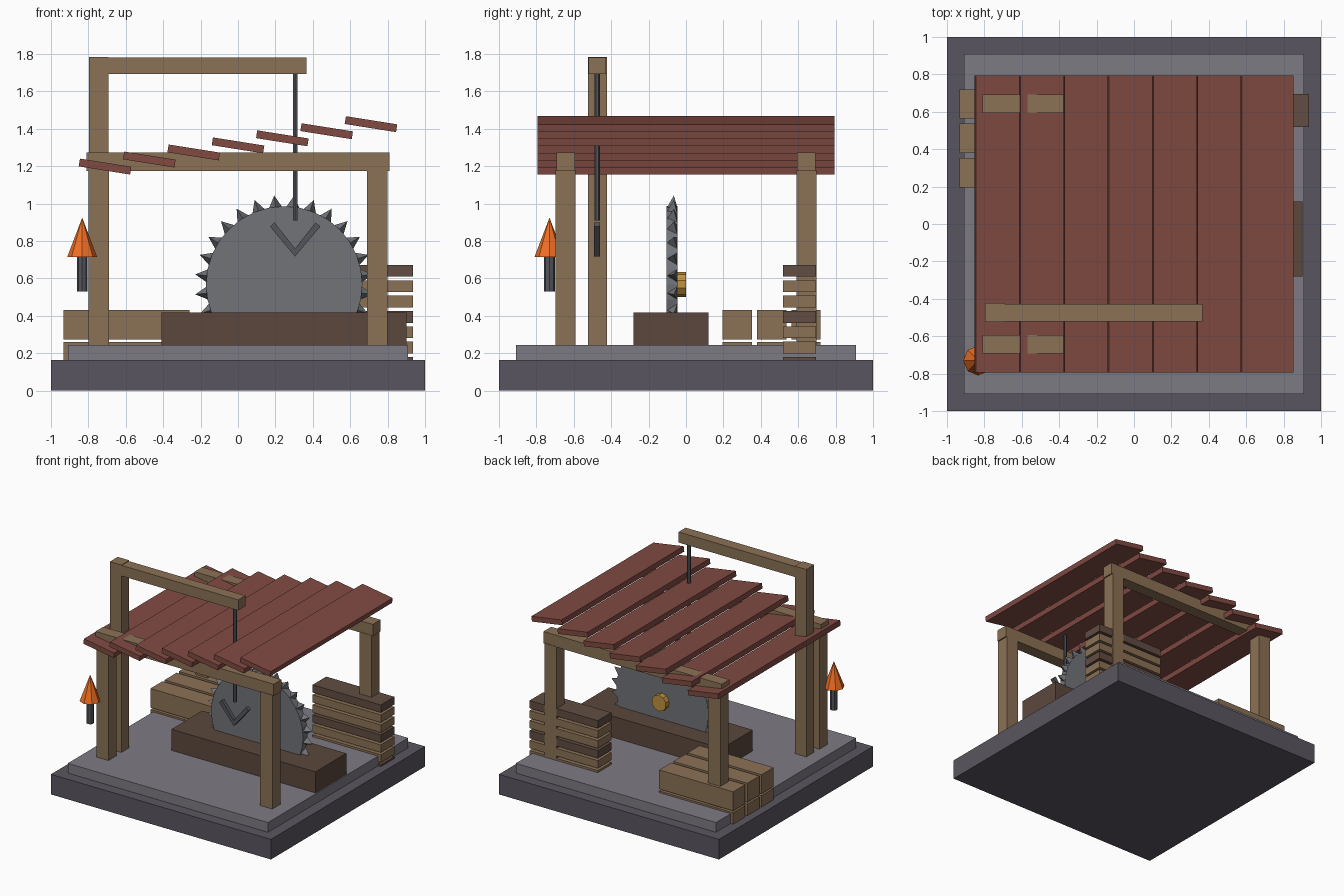
import bpy, bmesh
from math import sin, cos, pi, radians
from mathutils import Matrix

if "Cube" in bpy.data.objects:
    bpy.data.objects.remove(bpy.data.objects["Cube"])


def material(name, r, g, b):
    m = bpy.data.materials.new(name)
    m.diffuse_color = tuple((c / 255) ** 2.2 for c in (r, g, b)) + (1,)
    m.use_nodes = True
    m.node_tree.nodes["Principled BSDF"].inputs["Base Color"].default_value = m.diffuse_color
    return m


wood = material("wood", 138, 112, 86)
dark_wood = material("dark_wood", 97, 78, 68)
bench_wood = material("bench_wood", 92, 73, 63)
roof_red = material("roof_red", 128, 76, 68)
stone = material("stone", 90, 86, 96)
pale_stone = material("pale_stone", 125, 122, 130)
steel = material("steel", 112, 115, 120)
iron = material("iron", 85, 87, 92)
brass = material("brass", 190, 145, 65)
flame = material("flame", 240, 110, 40)


def finish(name, bm, mat):
    bmesh.ops.recalc_face_normals(bm, faces=bm.faces)
    me = bpy.data.meshes.new(name)
    bm.to_mesh(me)
    bm.free()
    me.materials.append(mat)
    ob = bpy.data.objects.new(name, me)
    bpy.context.collection.objects.link(ob)
    return ob


def box(name, x, y, z, mat):
    """Box from (min, max) pairs."""
    bm = bmesh.new()
    bmesh.ops.create_cube(bm, size=1)
    for v in bm.verts:
        for i, (a, b) in enumerate((x, y, z)):
            v.co[i] = (a + b) / 2 + v.co[i] * (b - a)
    return finish(name, bm, mat)


def cone(name, loc, r1, r2, depth, sides, mat, tilt=0):
    bm = bmesh.new()
    mx = Matrix.Translation(loc) @ Matrix.Rotation(tilt, 4, 'X')
    bmesh.ops.create_cone(bm, cap_ends=True, segments=sides, radius1=r1,
                          radius2=r2, depth=depth, matrix=mx)
    bmesh.ops.remove_doubles(bm, verts=bm.verts, dist=1e-5)
    return finish(name, bm, mat)


# Stepped base
box("base", (-1, 1), (-1, 1), (0, .165), stone)
box("floor", (-.91, .91), (-.91, .91), (.165, .245), pale_stone)

# Shed posts and the rails they carry
for sy, side in ((-1, "front"), (1, "back")):
    y = sorted((sy * .59, sy * .697))
    for sx, end in ((-1, "left"), (1, "right")):
        box(f"{side}_{end}_post", sorted((sx * .69, sx * .80)), y, (.245, 1.18), wood)
    box(f"{side}_rail", (-.81, .81), sorted((sy * .593, sy * .693)), (1.175, 1.272), wood)

# Overlapping tilted roof boards
for i in range(7):
    board = box(f"roof_board_{i + 1}", (-.139, .139), (-.793, .793), (-.021, .021), roof_red)
    board.location = (-.711 + .237 * i, 0, 1.198 + .0378 * i)
    board.rotation_euler.y = radians(9)

# Crane with rod and hook
box("crane_post", (-.797, -.693), (-.525, -.423), (.245, 1.785), wood)
box("crane_arm", (-.795, .367), (-.52, -.428), (1.693, 1.78), wood)
cone("crane_rod", (.305, -.475, 1.305), .014, .014, .79, 6, iron)
bm = bmesh.new()
profile = [(.171, .877), (.305, .717), (.44, .877), (.415, .9), (.305, .76), (.195, .9)]
f = bm.faces.new([bm.verts.new((x, -.491, z)) for x, z in profile])
ext = bmesh.ops.extrude_face_region(bm, geom=[f])
for v in ext["geom"]:
    if isinstance(v, bmesh.types.BMVert):
        v.co.y = -.459
finish("crane_hook", bm, iron)

# Saw bench, blade and hub
box("saw_bench", (-.41, .90), (-.28, .12), (.245, .418), bench_wood)
CX, CZ = .247, .568
cone("saw_blade", (CX, -.075, CZ), .418, .418, .06, 32, steel, pi / 2)
cone("saw_hub", (CX, -.025, CZ), .066, .066, .05, 10, brass, pi / 2)

# Three-sided teeth around the blade
bm = bmesh.new()
for i in range(28):
    a = 2 * pi * (i + .5) / 28

    def point(r, t, y):
        return bm.verts.new((CX + r * cos(a) - t * sin(a), y, CZ + r * sin(a) + t * cos(a)))

    base = [point(.41, -.037, -.046), point(.41, .037, -.046), point(.41, 0, -.104)]
    tip = point(.478, 0, -.065)
    bm.faces.new(base)
    for k in range(3):
        bm.faces.new((base[k], base[(k + 1) % 3], tip))
finish("saw_teeth", bm, steel)

# Squared timber stack, two layers of three
for layer, z in enumerate((.102, .274)):
    for k in range(3):
        y = .196 + .184 * k
        box(f"timber_{layer + 1}_{k + 1}", (-.933, -.26), (y, y + .156), (z, z + .157), wood)

# Sawn plank stack
for i in range(7):
    z = .117 + .082 * i
    box(f"plank_{i + 1}", (.315, .935), (.519, .695), (z, z + .063),
        dark_wood if i % 3 == 0 else wood)

# Torch on the front left post
cone("torch_handle", (-.833, -.73, .625), .029, .029, .19, 8, iron)
cone("torch_flame", (-.833, -.73, .82), .08, 0, .21, 8, flame)
